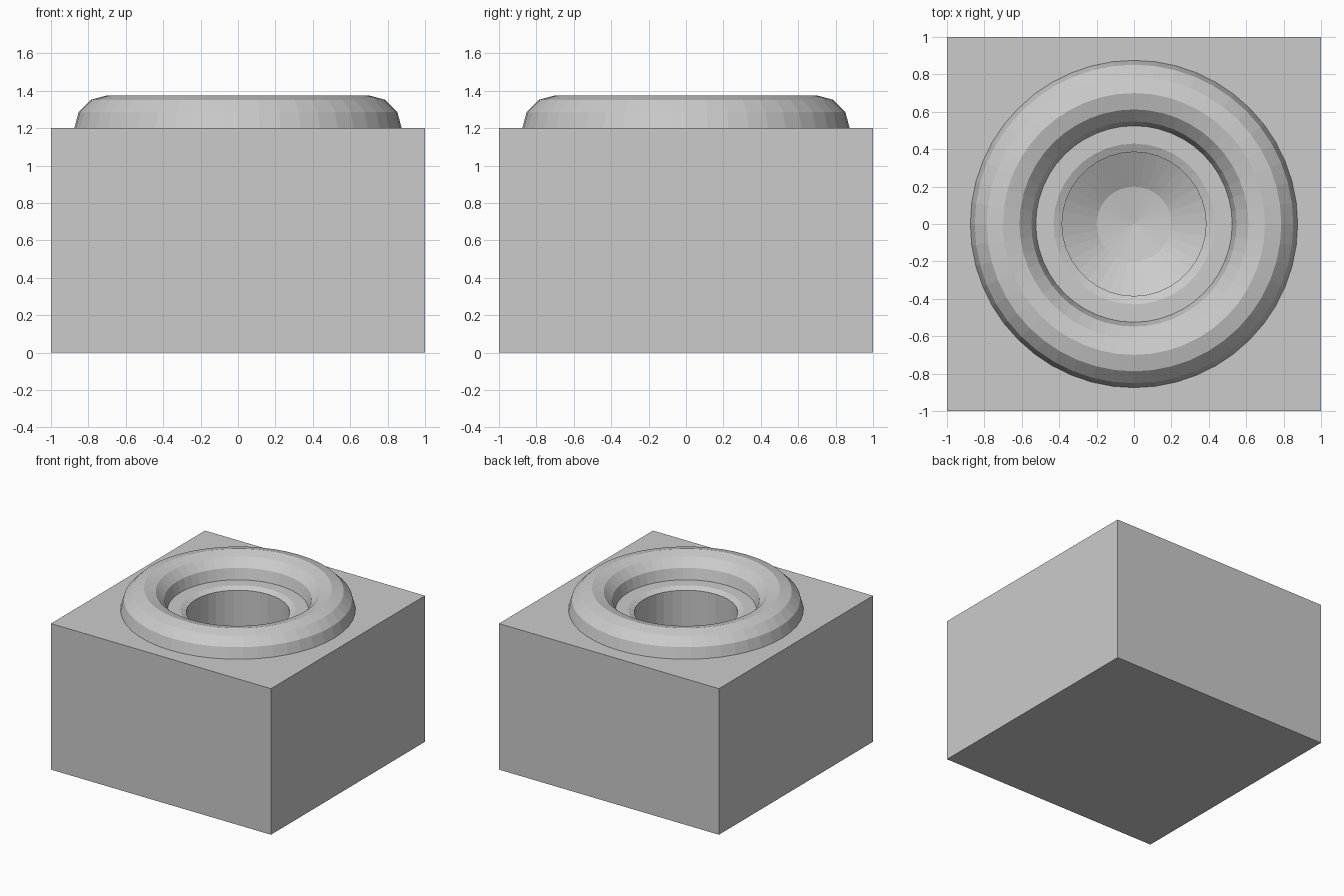
import bpy, bmesh, math

if "Cube" in bpy.data.objects:
    bpy.data.objects.remove(bpy.data.objects["Cube"])


def lathe(name, profile, steps, closed=False):
    """Spin an (r, z) profile around the z axis."""
    bm = bmesh.new()
    verts = [bm.verts.new((r, 0, z)) for r, z in profile]
    edges = [bm.edges.new(p) for p in zip(verts, verts[1:])]
    if closed:
        edges.append(bm.edges.new((verts[-1], verts[0])))
    bmesh.ops.spin(bm, geom=verts + edges, cent=(0, 0, 0), axis=(0, 0, 1),
                   angle=2 * math.pi, steps=steps, use_duplicate=False)
    bmesh.ops.remove_doubles(bm, verts=bm.verts, dist=1e-4)
    bmesh.ops.recalc_face_normals(bm, faces=bm.faces)
    mesh = bpy.data.meshes.new(name)
    bm.to_mesh(mesh)
    bm.free()
    ob = bpy.data.objects.new(name, mesh)
    bpy.context.collection.objects.link(ob)
    return ob


# Square block
bpy.ops.mesh.primitive_cube_add(size=2, location=(0, 0, 0.6))
block = bpy.context.object
block.name = "block"
block.scale = (1, 1, 0.6)
bpy.ops.object.transform_apply(location=True, rotation=False, scale=True)

# Round well with a chamfered lip and a shallow bowl floor
cutter = lathe("well_cutter", [(0, 0.32), (0.2, 0.35), (0.385, 0.45), (0.385, 1.18),
                               (0.43, 1.2), (0.43, 1.3), (0, 1.3)], 36)
cutter.hide_render = True
well = block.modifiers.new("well", 'BOOLEAN')
well.operation = 'DIFFERENCE'
well.solver = 'EXACT'
well.object = cutter
bpy.context.view_layer.objects.active = block
bpy.ops.object.modifier_apply(modifier=well.name)
bpy.data.objects.remove(cutter)

# Rounded rim ring, half sunk into the block top
ring = [(0.7 + 0.175 * math.cos(math.radians(a)),
         1.2 + 0.175 * math.sin(math.radians(a))) for a in range(0, 360, 30)]
lathe("rim_ring", ring, 48, closed=True)
